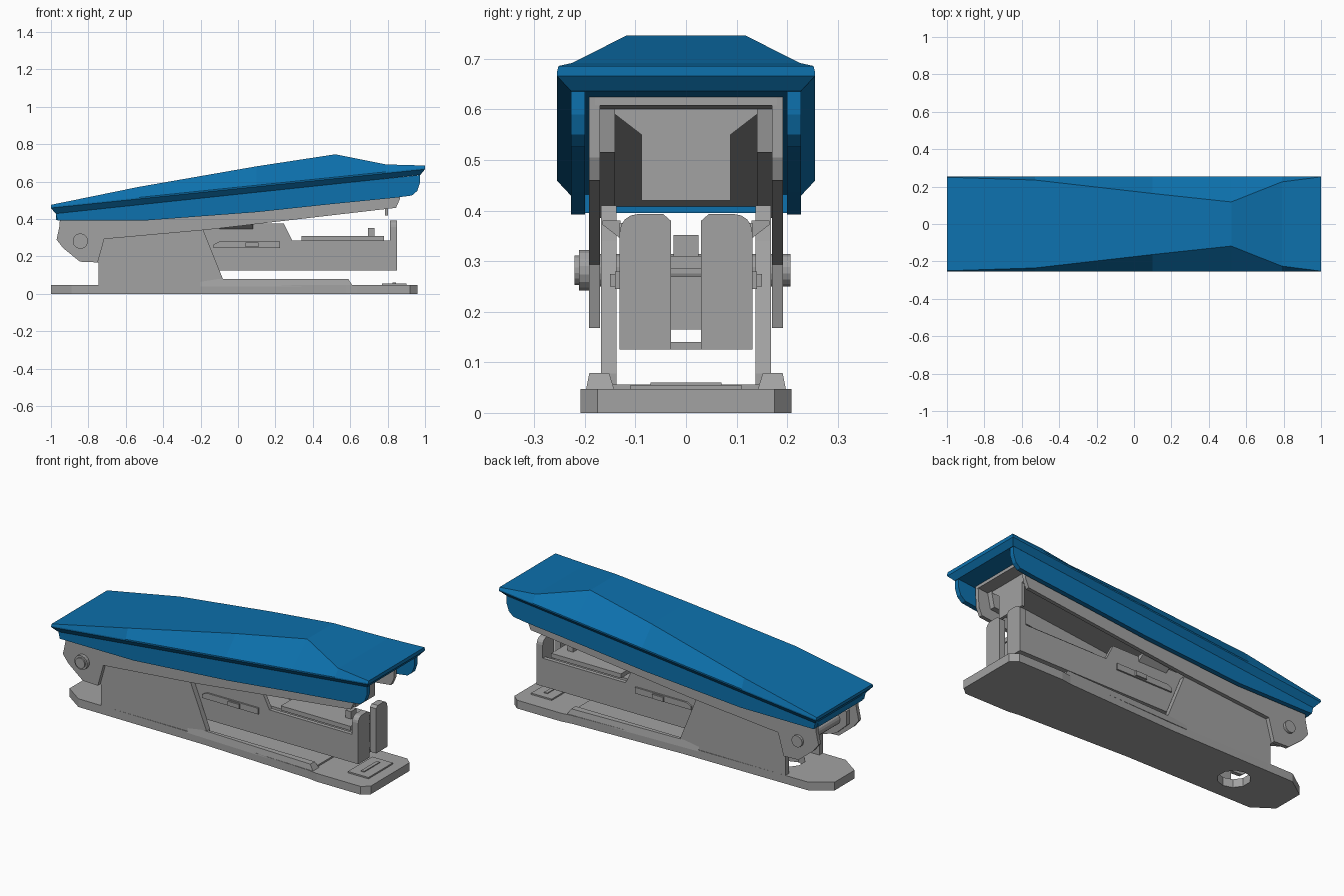
import bpy, bmesh, math
from mathutils import Vector

if "Cube" in bpy.data.objects:
    bpy.data.objects.remove(bpy.data.objects["Cube"])


def material(name, rgb):
    m = bpy.data.materials.new(name)
    m.diffuse_color = (*rgb, 1)
    m.use_nodes = True
    m.node_tree.nodes["Principled BSDF"].inputs["Base Color"].default_value = m.diffuse_color
    return m


BLUE = material("blue plastic", (0.004, 0.165, 0.42))
GREY = material("grey metal", (0.36, 0.36, 0.36))


def finish(name, bm, mat):
    bmesh.ops.recalc_face_normals(bm, faces=bm.faces)
    me = bpy.data.meshes.new(name)
    bm.to_mesh(me)
    bm.free()
    me.materials.append(mat)
    ob = bpy.data.objects.new(name, me)
    bpy.context.collection.objects.link(ob)
    return ob


def prism(name, pts, a, b, mat, axis="y", mirror=False):
    """Extrude a 2D outline from a to b along an axis; optionally mirror in y."""
    bm = bmesh.new()
    place = {"x": lambda p, d: (d, p[0], p[1]),
             "y": lambda p, d: (p[0], d, p[1]),
             "z": lambda p, d: (p[0], p[1], d)}[axis]
    for s in ((1, -1) if mirror else (1,)):
        rings = []
        for d in (a, b):
            ring = []
            for p in pts:
                x, y, z = place(p, d)
                ring.append(bm.verts.new((x, y * s, z)))
            rings.append(ring)
        bm.faces.new(rings[0])
        bm.faces.new(rings[1][::-1])
        n = len(pts)
        for i in range(n):
            j = (i + 1) % n
            bm.faces.new((rings[0][i], rings[0][j], rings[1][j], rings[1][i]))
    return finish(name, bm, mat)


def box(name, x, y, z, mat, mirror=False):
    pts = [(x[0], z[0]), (x[1], z[0]), (x[1], z[1]), (x[0], z[1])]
    return prism(name, pts, y[0], y[1], mat, "y", mirror)


def circle(cx, cy, r, n):
    return [(cx + r * math.cos(math.tau * (i + .5) / n),
             cy + r * math.sin(math.tau * (i + .5) / n)) for i in range(n)]


def symmetric(half):
    """Close a half outline (x, y>0) by mirroring it in y."""
    return half + [(x, -y) for x, y in reversed(half)]


def rim(x):
    return 0.465 + 0.1035 * (x + 1)


# Handle shell: faceted crown with an undercut lip
stations = [(-1, .25, .476), (-.53, .235, .572), (.1, .163, .682),
            (.52, .118, .746), (.79, .225, .692), (1, .252, .686)]
bm = bmesh.new()
rings = []
for x, w, zt in stations:
    r = rim(x)
    half = [(x * .975, .227, r - .036), (x, .255, r - .006),
            (x, .255, r + .002), (x, w, zt)]
    rings.append([bm.verts.new(p) for p in half] +
                 [bm.verts.new((p[0], -p[1], p[2])) for p in reversed(half)])
for ra, rb in zip(rings, rings[1:]):
    for i in range(8):
        j = (i + 1) % 8
        bm.faces.new((ra[i], ra[j], rb[j], rb[i]))
for ring in (rings[0], rings[-1]):
    for i in range(3):
        bm.faces.new((ring[i], ring[i + 1], ring[6 - i], ring[7 - i]))
finish("handle_top", bm, BLUE)

# Handle skirts and rear wall
skirt = [(-.975, rim(-.975) - .034), (-.965, .392), (-.5, .392), (.1, .437),
         (.5, .48), (.85, .515), (.93, .526), (.958, .55), (.972, .59),
         (.972, rim(.972) - .034)]
prism("handle_skirt", skirt, .2, .227, BLUE, mirror=True)
box("handle_rear_wall", (-.972, -.95), (-.2, .2), (.395, .435), BLUE)

# Upper arm: inverted channel with rear ears
arm = [(-.95, .425), (-.955, .36), (-.97, .29), (-.935, .245), (-.845, .172),
       (-.75, .168), (-.715, .293), (-.17, .342), (.845, .46), (.865, .505),
       (.87, .628)]
prism("arm_side", arm, .17, .192, GREY, mirror=True)
roof = [(-.95, .408), (.87, .608), (.87, .63), (-.95, .428)]
prism("arm_roof", roof, -.18, .18, GREY)
liner = [(-.6, .385), (.79, .515), (.81, .61), (-.6, .45)]
prism("arm_liner", liner, .14, .17, GREY, mirror=True)

# Staple driver plate
prism("driver_plate", [(-.088, .42), (.088, .42), (.088, .55), (.14, .59),
                       (.14, .61), (-.14, .61), (-.14, .59), (-.088, .55)],
      .785, .802, GREY, "x")

# Pivot pin with washer and inner hub
prism("pivot_pin", circle(-.843, .282, .033, 16), -.2, .207, GREY)
prism("pivot_head", circle(-.843, .282, .041, 16), -.212, -.192, GREY)
prism("pivot_head_cap", circle(-.843, .282, .03, 16), -.22, -.212, GREY)

# Base plate with a round opening near the back
outline = symmetric([(-1, .09), (-.89, .167), (-.1, .172), (.58, .2),
                     (.64, .209), (.92, .209), (.96, .175)])
plate = prism("base_plate", outline, 0, .047, GREY, "z")
hole = prism("base_hole_cutter", circle(-.65, 0, .085, 10), -.1, .2, GREY, "z")
hole.hide_render = True
hole.hide_viewport = True
hole.display_type = "WIRE"
cut = plate.modifiers.new("opening", "BOOLEAN")
cut.object = hole
cut.solver = "EXACT"

# Base floor, raised rails and anvil
box("base_floor", (-.5, .6), (-.15, .15), (.04, .056), GREY)
bm = bmesh.new()
for s in (1, -1):
    ends = []
    for x, o, dx in ((-.2, .168, 0), (.59, .194, .025)):
        sec = [(x + dx, .14, .04), (x + dx, o + .005, .04),
               (x, o - .003, .079), (x, .152, .079)]
        ends.append([bm.verts.new((p[0], p[1] * s, p[2])) for p in sec])
    for i in range(4):
        j = (i + 1) % 4
        bm.faces.new((ends[0][i], ends[0][j], ends[1][j], ends[1][i]))
    for e in ends:
        bm.faces.new(e)
finish("base_rail", bm, GREY)
box("anvil", (.77, .9), (-.11, .11), (.045, .055), GREY)
box("anvil_groove_ridge", (.825, .845), (-.07, .07), (.055, .06), GREY)

# Base side walls rising to the pivot
wall = [(-.745, .0), (-.745, .165), (-.85, .2), (-.915, .26), (-.915, .34),
        (-.7, .395), (-.25, .41), (-.185, .34), (-.08, .078), (-.08, .0)]
prism("base_wall", wall, .137, .168, GREY, mirror=True)

# Magazine: side walls, floor, rear cover and staple rail
mag = [(-.7, .22), (-.2, .125), (.815, .125), (.815, .285), (.29, .285),
       (.245, .375), (-.2, .375), (-.7, .33)]
prism("magazine_side", mag, .108, .131, GREY, mirror=True)
box("magazine_floor", (-.2, .815), (-.11, .11), (.125, .14), GREY)
box("staple_rail", (-.1, .79), (-.06, .06), (.165, .27), GREY)
box("follower_strip", (.34, .78), (-.1, .1), (.285, .31), GREY)
box("follower_knob", (.695, .73), (-.025, .025), (.31, .352), GREY)

# Front prongs of the magazine with rounded outer corners
prong = [(.03, .125), (.131, .125), (.131, .35)]
prong += [(.096 + .035 * math.cos(t * math.pi / 8),
           .358 + .035 * math.sin(t * math.pi / 8)) for t in range(5)]
prong += [(.045, .393), (.03, .38)]
prism("front_prong", prong, .812, .85, GREY, "x", mirror=True)

# Side latch bars and small guide tabs
latch = [(-.13, .245), (.225, .245), (.225, .28), (-.1, .28), (-.13, .265)]
prism("latch_bar", latch, .131, .14, GREY, mirror=True)
box("latch_grip", (.04, .11), (.14, .15), (.25, .275), GREY, mirror=True)
tab = [(.13, .345), (.165, .372), (.165, .38), (.13, .38)]
prism("guide_tab", tab, -.1, .08, GREY, "x", mirror=True)
